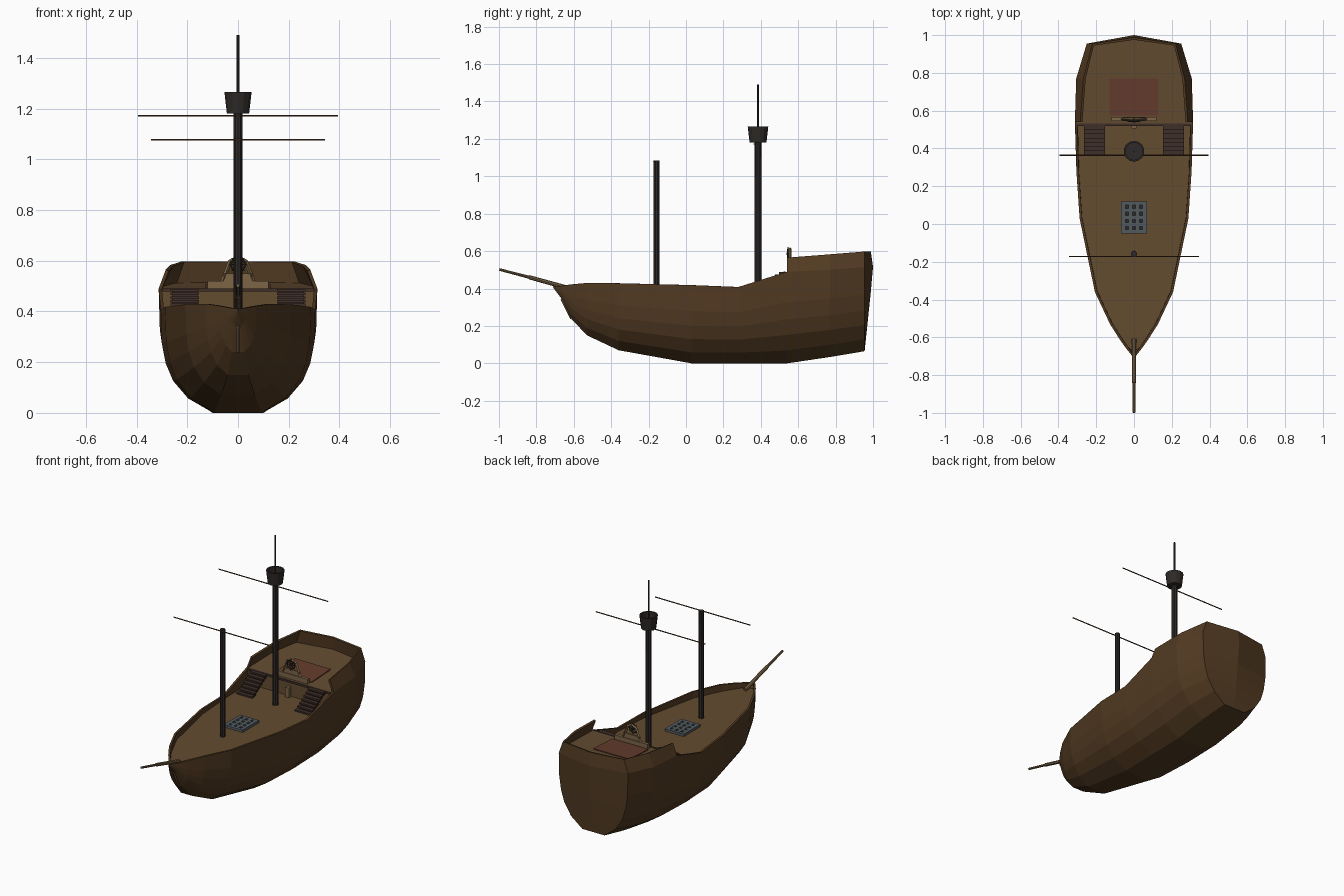
import bpy, bmesh, math
from mathutils import Vector

if "Cube" in bpy.data.objects:
    bpy.data.objects.remove(bpy.data.objects["Cube"])


def mat(name, r, g, b):
    m = bpy.data.materials.new(name)
    m.diffuse_color = (r, g, b, 1)
    m.use_nodes = True
    m.node_tree.nodes["Principled BSDF"].inputs["Base Color"].default_value = m.diffuse_color
    return m


HULL = mat("hull_wood", .085, .043, .016)
DECK = mat("deck_wood", .125, .072, .03)
DARK = mat("dark_wood", .028, .023, .021)
STAIR = mat("stair_wood", .05, .028, .022)
PALE = mat("pale_wood", .2, .13, .062)
YARD = mat("yard_wood", .09, .04, .018)
RED = mat("red_cloth", .13, .045, .026)
IRON = mat("iron", .085, .105, .115)


def finish(name, bm, material):
    me = bpy.data.meshes.new(name)
    bm.to_mesh(me)
    bm.free()
    me.materials.append(material)
    ob = bpy.data.objects.new(name, me)
    bpy.context.collection.objects.link(ob)
    return ob


def add_box(bm, x0, x1, y0, y1, z0, z1):
    vs = bmesh.ops.create_cube(bm, size=1)["verts"]
    for v in vs:
        v.co = Vector(((x0 + x1) / 2 + v.co.x * (x1 - x0),
                       (y0 + y1) / 2 + v.co.y * (y1 - y0),
                       (z0 + z1) / 2 + v.co.z * (z1 - z0)))


def add_rod(bm, a, b, r1, r2, sides):
    a, b = Vector(a), Vector(b)
    d = b - a
    m = d.to_track_quat('Z', 'Y').to_matrix().to_4x4()
    m.translation = (a + b) / 2
    bmesh.ops.create_cone(bm, cap_ends=True, segments=sides, radius1=r1,
                          radius2=r2, depth=d.length, matrix=m)


def rod(name, a, b, r1, r2, sides, material):
    bm = bmesh.new()
    add_rod(bm, a, b, r1, r2, sides)
    return finish(name, bm, material)


def box(name, dims, material):
    bm = bmesh.new()
    add_box(bm, *dims)
    return finish(name, bm, material)


# Hull: stations (y, half width, keel z, sheer z), section (width, height)
STATIONS = [(-.71, 0, .405, .41), (-.665, .037, .345, .415), (-.615, .073, .24, .422),
            (-.53, .127, .15, .43), (-.36, .207, .07, .428), (.03, .288, 0, .418),
            (.28, .305, 0, .408), (.54, .313, 0, .49), (.77, .306, .034, .5),
            (.955, .25, .065, .515)]
SECTION = [(0, 0), (.32, 0), (.645, .14), (.84, .31), (.935, .48), (.985, .67), (1, 1)]
RAIL = [(.285, .565), (.268, .583), (.22, .598)]  # aft bulwark top (x, z)

bm = bmesh.new()
for s in (1, -1):
    cols = []
    for y, hw, k, top in STATIONS:
        cols.append([bm.verts.new((s * hw * w, y, k + (top - k) * h)) for w, h in SECTION])
    for col, st, (x, z) in zip(cols[-3:], STATIONS[-3:], RAIL):
        col.append(bm.verts.new((s * x, st[0], z)))
    # transom centre line, bulging aft
    cols.append([bm.verts.new((0, .955 + .045 * min(1, ((v.co.z - .065) / .43)) -
                               (.012 if v.co.z > .55 else 0), v.co.z)) for v in cols[-1]])
    for a, b in zip(cols, cols[1:]):
        for i in range(min(len(a), len(b)) - 1):
            bm.faces.new((a[i], b[i], b[i + 1], a[i + 1]))
bmesh.ops.remove_doubles(bm, verts=bm.verts, dist=.0005)
bmesh.ops.dissolve_degenerate(bm, edges=bm.edges, dist=.0005)
bmesh.ops.recalc_face_normals(bm, faces=bm.faces)
bm.faces.ensure_lookup_table()
low = min(bm.faces, key=lambda f: f.calc_center_median().z)
if low.normal.z > 0:
    bmesh.ops.reverse_faces(bm, faces=bm.faces)
hull = finish("hull", bm, HULL)
mod = hull.modifiers.new("thickness", 'SOLIDIFY')
mod.thickness, mod.offset = .013, -1


# Decks: strips across the ship from rows (y, half width, z)
def deck(name, rows):
    bm = bmesh.new()
    pairs = [[bm.verts.new((s * x, y, z)) for s in (-1, 1)] for y, x, z in rows]
    for a, b in zip(pairs, pairs[1:]):
        bm.faces.new((a[0], a[1], b[1], b[0]))
    return finish(name, bm, DECK)


DZ = .387
deck("main_deck", [(y, hw - .006, DZ) for y, hw, k, t in STATIONS[1:8]])
deck("quarter_deck", [(.53, .306, DZ), (.53, .306, .488), (.77, .296, .5),
                      (.95, .24, .513), (.985, .06, .515)])
box("deck_edge_beam", (-.3, .3, .52, .532, .478, .491), STAIR)

# Stairs either side of the quarter deck
bm = bmesh.new()
N = 7
for s in (-1, 1):
    for i in range(N):
        y, z = .365 + i * .155 / N, DZ + (i + 1) * .102 / N
        add_box(bm, s * .21 - .056, s * .21 + .056, y, y + .026, z - .01, z)
        add_box(bm, s * .21 - .05, s * .21 + .05, y + .012, y + .026, z - .025, z - .008)
finish("stairs", bm, STAIR)

# Deck grating
bm = bmesh.new()
for i in range(4):
    x = -.057 + i * .038
    add_box(bm, x - .011, x + .011, -.05, .12, DZ, DZ + .016)
for i in range(5):
    y = -.04 + i * .0375
    add_box(bm, -.068, .068, y - .01, y + .01, DZ, DZ + .015)
finish("hatch_grating", bm, IRON)
box("hatch_hole", (-.06, .06, -.045, .115, DZ - .005, DZ + .003), DARK)

# Masts
rod("main_mast", (0, .385, DZ - .02), (0, .385, 1.19), .019, .018, 10, DARK)
rod("main_topmast", (0, .385, 1.18), (0, .385, 1.49), .005, .005, 8, DARK)
rod("fore_mast", (0, -.158, DZ - .02), (0, -.158, 1.085), .017, .016, 10, DARK)

# Crow's nest: open tub
bm = bmesh.new()
add_rod(bm, (0, .385, 1.18), (0, .385, 1.265), .045, .055, 14)
lid = max(bm.faces, key=lambda f: f.calc_center_median().z)
bmesh.ops.inset_region(bm, faces=[lid], thickness=.009)
res = bmesh.ops.extrude_face_region(bm, geom=[lid])
bmesh.ops.translate(bm, vec=(0, 0, -.07),
                    verts=[g for g in res["geom"] if isinstance(g, bmesh.types.BMVert)])
bmesh.ops.delete(bm, geom=[lid] if lid.is_valid else [], context='FACES_ONLY')
finish("lookout_tub", bm, DARK)

# Yards and bowsprit
rod("main_yard", (-.395, .364, 1.172), (.395, .364, 1.172), .0035, .0035, 8, YARD)
rod("fore_yard", (-.343, -.172, 1.077), (.343, -.172, 1.077), .0035, .0035, 8, YARD)
bm = bmesh.new()
add_rod(bm, (0, -.61, .397), (0, -.84, .461), .012, .011, 8)
add_rod(bm, (0, -.83, .458), (0, -.998, .502), .008, .007, 8)
finish("bowsprit", bm, PALE)
rod("stem_post", (0, -.612, .24), (0, -.664, .345), .008, .008, 4, PALE)

# Helm: base, leaning stand, wheel with spokes
bm = bmesh.new()
add_box(bm, -.12, .12, .546, .567, .485, .52)
add_box(bm, -.058, .058, .55, .562, .52, .55)
for s in (-1, 1):
    add_rod(bm, (s * .062, .556, .515), (s * .03, .556, .6), .009, .008, 4)
    add_rod(bm, (s * .032, .556, .597), (0, .556, .613), .008, .008, 4)
finish("helm_stand", bm, PALE)
bpy.ops.mesh.primitive_torus_add(major_segments=14, minor_segments=5, major_radius=.027,
                                 minor_radius=.004, location=(0, .545, .585),
                                 rotation=(math.pi / 2, 0, 0))
rim = bpy.context.object
rim.name = "wheel_rim"
rim.data.materials.append(DARK)
bm = bmesh.new()
for i in range(4):
    a = i * math.pi / 4
    d = Vector((math.cos(a), 0, math.sin(a))) * .036
    c = Vector((0, .545, .585))
    add_rod(bm, c - d, c + d, .0025, .0025, 5)
add_rod(bm, (0, .538, .585), (0, .56, .585), .007, .007, 8)
finish("wheel_spokes", bm, DARK)

# Carpet behind the helm and small post before the cabin wall
carpet = box("carpet", (-.13, .13, .575, .77, 0, .006), RED)
for v in carpet.data.vertices:
    v.co.z += .488 + (v.co.y - .53) * .05
box("door_post", (-.013, .013, .505, .53, DZ, .45), PALE)
